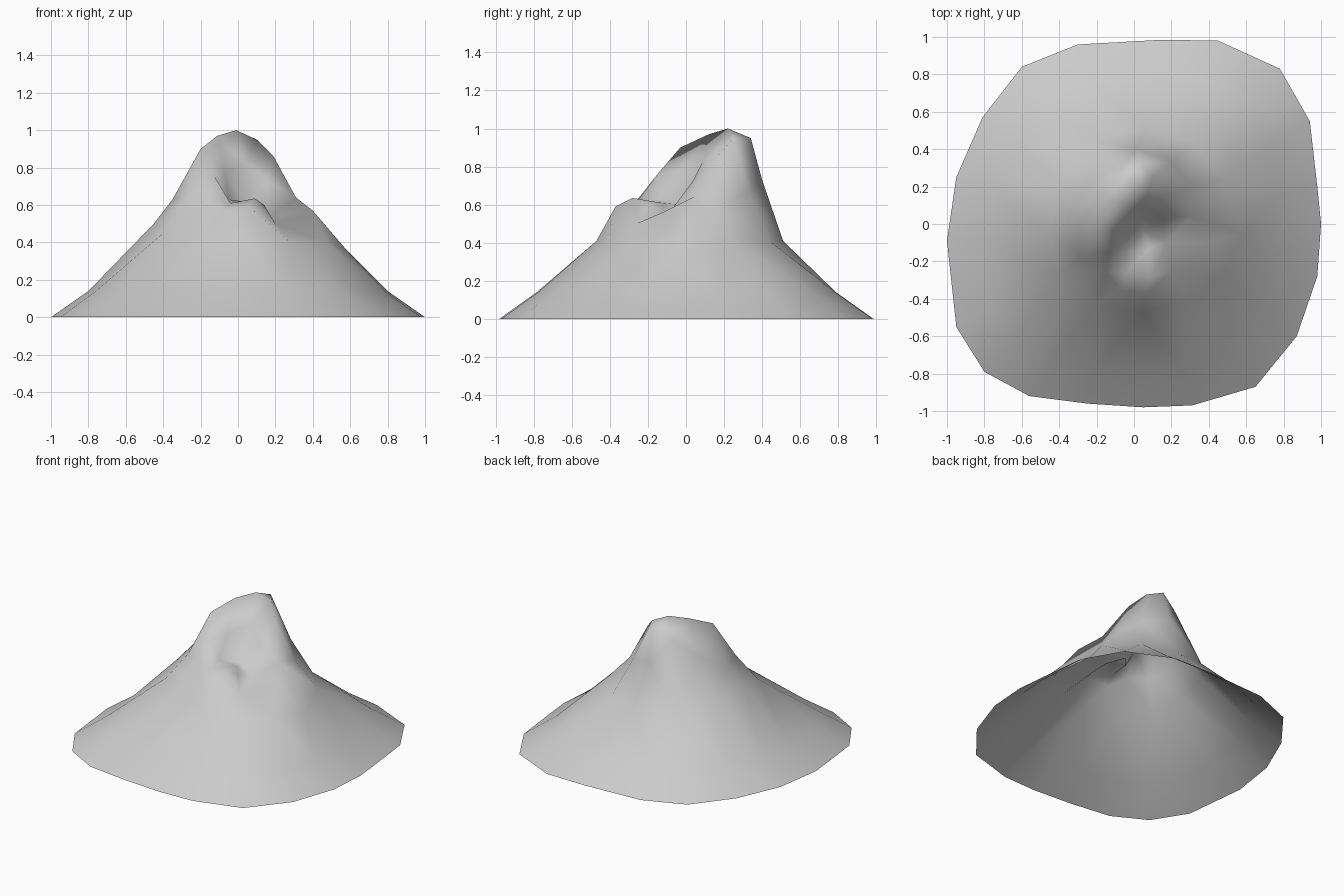
import bpy
import bmesh
from mathutils import Vector
from mathutils.geometry import delaunay_2d_cdt

default_cube = bpy.data.objects.get("Cube")
if default_cube:
    bpy.data.objects.remove(default_cube, do_unlink=True)


def make_material(name, colour):
    material = bpy.data.materials.new(name)
    material.use_nodes = True
    material.diffuse_color = colour
    shader = material.node_tree.nodes["Principled BSDF"]
    shader.inputs["Base Color"].default_value = colour
    shader.inputs["Roughness"].default_value = 0.8
    return material


# Foot of the mountain, counterclockwise
outline = [(1, 0), (.98, .2), (.94, .55), (.78, .83), (.45, .98),
           (.15, .985), (-.3, .96), (-.6, .84), (-.81, .57), (-.95, .25),
           (-1, -.09), (-.95, -.55), (-.8, -.79), (-.56, -.92), (-.25, -.96),
           (.05, -.98), (.31, -.97), (.65, -.87), (.87, -.6), (.98, -.28)]
foot = [(x, y, 0) for x, y in outline]
apron = [(x * .8, y * .8, .14) for x, y in outline]

# Ring where the gentle skirt meets the steep upper cone
waist = [(.58, -.05, .36), (.48, .24, .42), (.3, .44, .41), (.05, .51, .41),
         (-.22, .44, .45), (-.41, .22, .5), (-.45, -.05, .5),
         (-.4, -.27, .45), (-.2, -.43, .42), (.05, -.47, .41),
         (.28, -.41, .4), (.47, -.28, .4)]

# Horseshoe crest: left spur, over the summit, down the right shoulder
crest = [(-.15, -.26, .62), (-.13, -.15, .76), (-.2, -.03, .9),
         (-.11, .12, .97), (-.01, .22, 1), (.1, .25, .95),
         (.19, .17, .86), (.31, .04, .64), (.4, -.1, .57)]

# Outer slopes below the crest
slopes = [(-.35, .02, .63), (-.28, -.18, .63), (-.25, .2, .75),
          (-.1, .3, .88), (.03, .34, .95), (.02, .4, .73),
          (.2, .33, .67), (.32, .2, .6)]

# Hollow inside the horseshoe and the gully draining it
gully = [(-.05, -.15, .63), (.05, -.03, .6), (.17, -.1, .54), (.2, -.26, .5)]
alcove = [(-.07, -.03, .77), (.04, .09, .83), (.15, .04, .73)]

# Flat-topped knob standing in front of the hollow
knob = [(-.07, -.35, .57), (-.04, -.26, .61), (.08, -.13, .61),
        (.14, -.2, .6), (.09, -.28, .635), (.06, -.37, .59)]


def build_terrain(name, lines, scattered, material):
    """Triangulate the terrain, keeping each line as a continuous edge."""
    points, edges = [], []
    for line in lines:
        start = len(points)
        points += line
        edges += [(i, i + 1) for i in range(start, len(points) - 1)]
    points += scattered
    flat = [Vector((x, y)) for x, y, z in points]
    verts, _, faces, sources, _, _ = delaunay_2d_cdt(flat, edges, [], 0, 1e-5)

    bm = bmesh.new()
    for position, source in zip(verts, sources):
        if source:
            height = points[source[0]][2]
        else:
            nearest = min(points, key=lambda p: (Vector(p[:2]) - position).length)
            height = nearest[2]
        bm.verts.new((position.x, position.y, height))
    bm.verts.ensure_lookup_table()
    for face in faces:
        bm.faces.new([bm.verts[i] for i in face])

    # All ground faces upward, softly shaded; the underside stays open
    for face in bm.faces:
        face.normal_update()
        if face.normal.z < 0:
            face.normal_flip()
        face.smooth = True
    mesh = bpy.data.meshes.new(name)
    bm.to_mesh(mesh)
    bm.free()
    mesh.materials.append(material)
    terrain = bpy.data.objects.new(name, mesh)
    bpy.context.scene.collection.objects.link(terrain)
    return terrain


stone = make_material("stone_grey", (.6, .6, .6, 1))
build_terrain("mountain", [foot, apron, waist, crest, gully, knob],
              slopes + alcove, stone)
